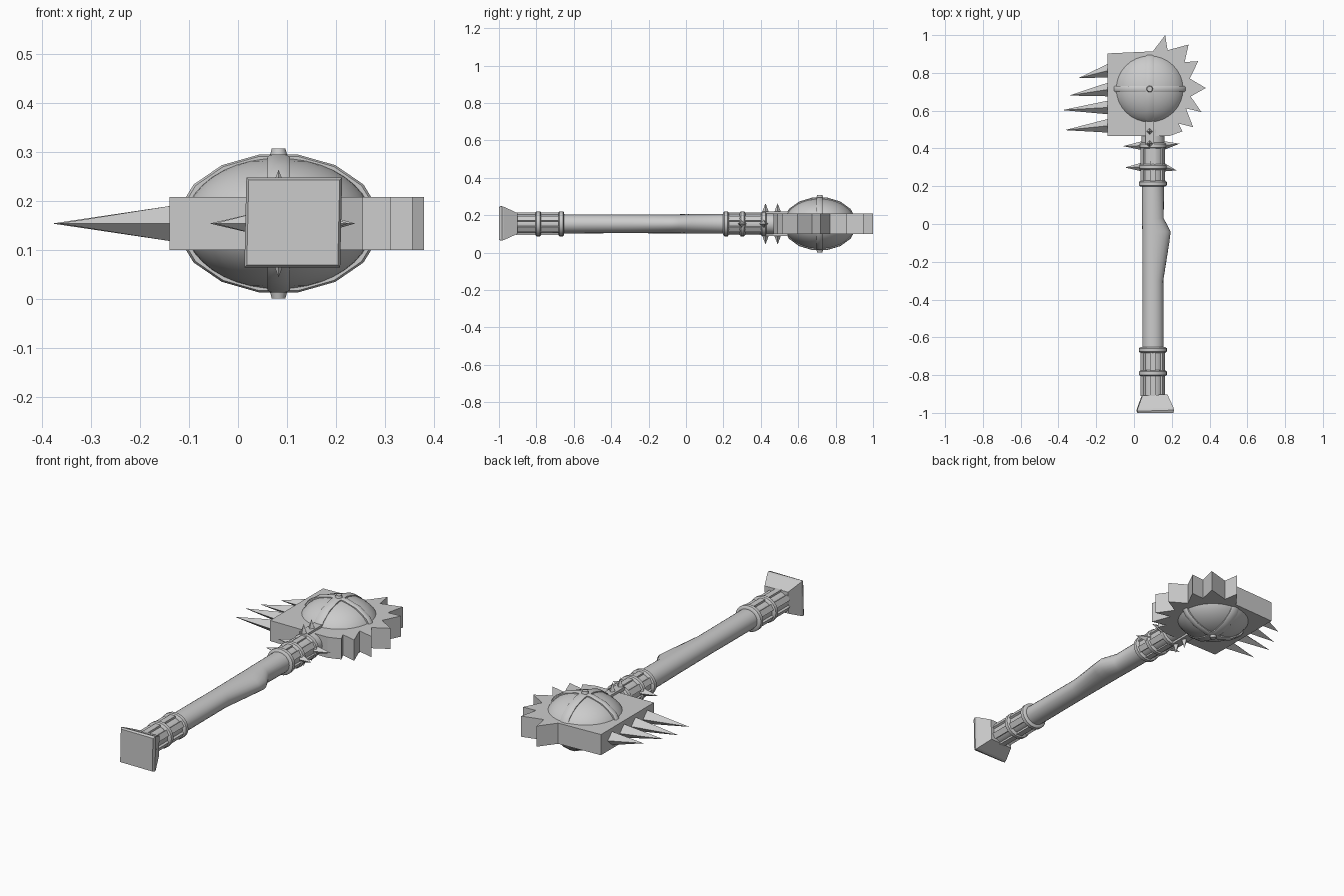
import bpy, bmesh
from math import sin, cos, pi, radians
from mathutils import Vector, Matrix

if "Cube" in bpy.data.objects:
    bpy.data.objects.remove(bpy.data.objects["Cube"])

ZC = 0.154          # mid height of the whole weapon
HX = 0.100          # shaft axis
CX, CY = 0.083, 0.715   # centre of the domed head


def finish(name, bm, smooth=False):
    bmesh.ops.recalc_face_normals(bm, faces=bm.faces)
    me = bpy.data.meshes.new(name)
    bm.to_mesh(me)
    bm.free()
    if smooth:
        me.shade_smooth()
        me.set_sharp_from_angle(angle=radians(40))
    ob = bpy.data.objects.new(name, me)
    bpy.context.collection.objects.link(ob)
    return ob


def loft(bm, rings, closed=False):
    """Bridge rings of points; cap the ends unless the loop closes."""
    vs = [[bm.verts.new(p) for p in r] for r in rings]
    n = len(vs[0])
    pairs = list(zip(vs, vs[1:])) + ([(vs[-1], vs[0])] if closed else [])
    for a, b in pairs:
        for i in range(n):
            bm.faces.new((a[i], a[(i + 1) % n], b[(i + 1) % n], b[i]))
    if not closed:
        bm.faces.new(vs[0])
        bm.faces.new(vs[-1])


def lathe(name, profile, n=24, bump=None, sx=1.1):
    """Turn (y, radius) pairs around the shaft axis."""
    rings = []
    for k, (y, r) in enumerate(profile):
        ring = []
        for i in range(n):
            t = 2 * pi * i / n
            x = r * sx * cos(t)
            if bump and cos(t) > 0:
                x += bump[k] * cos(t)
            ring.append((HX + x, y, ZC + r * sin(t)))
        rings.append(ring)
    bm = bmesh.new()
    loft(bm, rings)
    return finish(name, bm, True)


def box(bm, size, mat):
    bmesh.ops.create_cube(bm, size=1, matrix=mat @ Matrix.Diagonal((*size, 1)))


def spike(name, base, tip, r, n=4):
    base, tip = Vector(base), Vector(tip)
    d = tip - base
    bm = bmesh.new()
    if abs(d.x) > abs(d.z):
        u, v = Vector((0, 1, 0)), Vector((0, 0, 1))
    else:
        u, v = Vector((1, 0, 0)), Vector((0, 1, 0))
    ring = [bm.verts.new(base + r * (u * cos(2 * pi * i / n) + v * sin(2 * pi * i / n)))
            for i in range(n)]
    top = bm.verts.new(tip)
    bm.faces.new(ring)
    for i in range(n):
        bm.faces.new((ring[i], ring[(i + 1) % n], top))
    return finish(name, bm)


# Shaft with the chipped bulge on its right side
lathe("shaft", [(-0.92, 0.052), (-0.3, 0.050), (-0.09, 0.051), (-0.04, 0.051), (0.03, 0.052),
                (0.2, 0.053), (0.50, 0.056)],
      bump=[0, 0, 0.032, 0.038, 0, 0, 0])

# Rounded collar rings
for i, y in enumerate((-0.79, -0.667, 0.214, 0.302, 0.415)):
    r = 0.058 if i == 4 else 0.060
    lathe(f"collar_ring_{i}", [(y - 0.016, r - 0.01), (y - 0.015, r), (y - 0.009, r + 0.007),
                               (y + 0.009, r + 0.007), (y + 0.015, r), (y + 0.016, r - 0.01)])

# Lengthwise bars under the rings
bm = bmesh.new()
for y0, y1 in ((-0.91, -0.66), (0.21, 0.42)):
    for i in range(6):
        t = pi / 6 + i * pi / 3
        m = Matrix.Translation((HX + 0.060 * cos(t), (y0 + y1) / 2, ZC + 0.054 * sin(t))) \
            @ Matrix.Rotation(-t, 4, 'Y')
        box(bm, (0.012, y1 - y0, 0.030), m)
finish("grip_bars", bm)

# Flared square pommel
bm = bmesh.new()
rings = []
for y, cx, hx, hz in ((-0.905, 0.109, 0.066, 0.056), (-0.975, 0.112, 0.095, 0.088),
                      (-0.988, 0.113, 0.098, 0.092), (-1.0, 0.113, 0.093, 0.087)):
    rings.append([(cx + a * hx + b * 0.002, y + a * 0.003 * (y > -0.99), ZC + 0.002 + b * hz)
                  for a, b in ((-1, -1), (1, -1), (1, 1), (-1, 1))])
loft(bm, rings)
finish("pommel", bm)

# Head plate with saw teeth on the right
outline = [(-0.14, 0.465), (-0.14, 0.903), (0.10, 0.914), (0.165, 1.0), (0.178, 0.92),
           (0.289, 0.95), (0.268, 0.857), (0.34, 0.862), (0.295, 0.77), (0.38, 0.72),
           (0.30, 0.675), (0.357, 0.593), (0.275, 0.612), (0.313, 0.513), (0.235, 0.532),
           (0.256, 0.490), (0.19, 0.467)]
bm = bmesh.new()
loft(bm, [[(x, y, z) for x, y in outline] for z in (0.10, 0.208)])
bmesh.ops.triangulate(bm, faces=[f for f in bm.faces if len(f.verts) > 4])
finish("head_plate", bm)

# Domes on both faces, one flattened ball through the plate
bm = bmesh.new()
bmesh.ops.create_uvsphere(bm, u_segments=32, v_segments=20, radius=1,
                          matrix=Matrix.Translation((CX, CY, ZC)) @ Matrix.Diagonal((0.194, 0.192, 0.134, 1)))
finish("head_dome", bm, True)


# Crossed straps over the domes
def strap(name, axis, a, b, w, n=16):
    other = Vector((0, 1, 0)) if axis.x else Vector((1, 0, 0))
    c = Vector((CX, CY, ZC))
    rings = []
    for i in range(n):
        t = 2 * pi * (i + 0.5) / n
        ring = []
        for s, k in ((-w, 0.90), (-w, 0.985), (-w * 0.6, 1.01), (w * 0.6, 1.01), (w, 0.985), (w, 0.90)):
            ring.append(c + other * s + axis * (a * k * cos(t)) + Vector((0, 0, b * k * sin(t))))
        rings.append(ring)
    bm = bmesh.new()
    loft(bm, rings, True)
    finish(name, bm, True)


strap("cross_strap", Vector((1, 0, 0)), 0.207, 0.142, 0.016)
strap("long_strap", Vector((0, 1, 0)), 0.196, 0.142, 0.023)

# Parts repeated on the upper and lower face
for side, s in (("upper", 1), ("lower", -1)):
    bm = bmesh.new()
    bmesh.ops.create_cone(bm, cap_ends=True, segments=12, radius1=0.021, radius2=0.014, depth=0.026,
                          matrix=Matrix.Translation((CX, CY, ZC + s * 0.140))
                          @ Matrix.Rotation(0 if s > 0 else pi, 4, 'X'))
    finish(f"{side}_rivet", bm, True)
    bm = bmesh.new()
    box(bm, (0.046, 0.135, 0.018), Matrix.Translation((CX, 0.487, ZC + s * 0.057)))
    finish(f"{side}_strap_tail", bm)
    for i, y in enumerate((0.425, 0.490)):
        spike(f"{side}_stud_{i}", (CX, y, ZC + s * 0.060), (CX, y, ZC + s * 0.110), 0.019)

# Side studs on the collars
for i, (y, l, r) in enumerate(((0.302, -0.048, 0.225), (0.415, -0.058, 0.240))):
    spike(f"left_stud_{i}", (0.045, y, ZC), (l, y - 0.003, ZC), 0.024)
    spike(f"right_stud_{i}", (0.155, y, ZC), (r, y + (0.01 if i else -0.018), ZC), 0.024)

# Long spikes on the flat left edge
for i, (by, tx, ty) in enumerate(((0.812, -0.295, 0.772), (0.712, -0.345, 0.680),
                                  (0.617, -0.380, 0.603), (0.520, -0.367, 0.497))):
    spike(f"head_spike_{i}", (-0.138, by, ZC), (tx, ty, ZC), 0.036)
